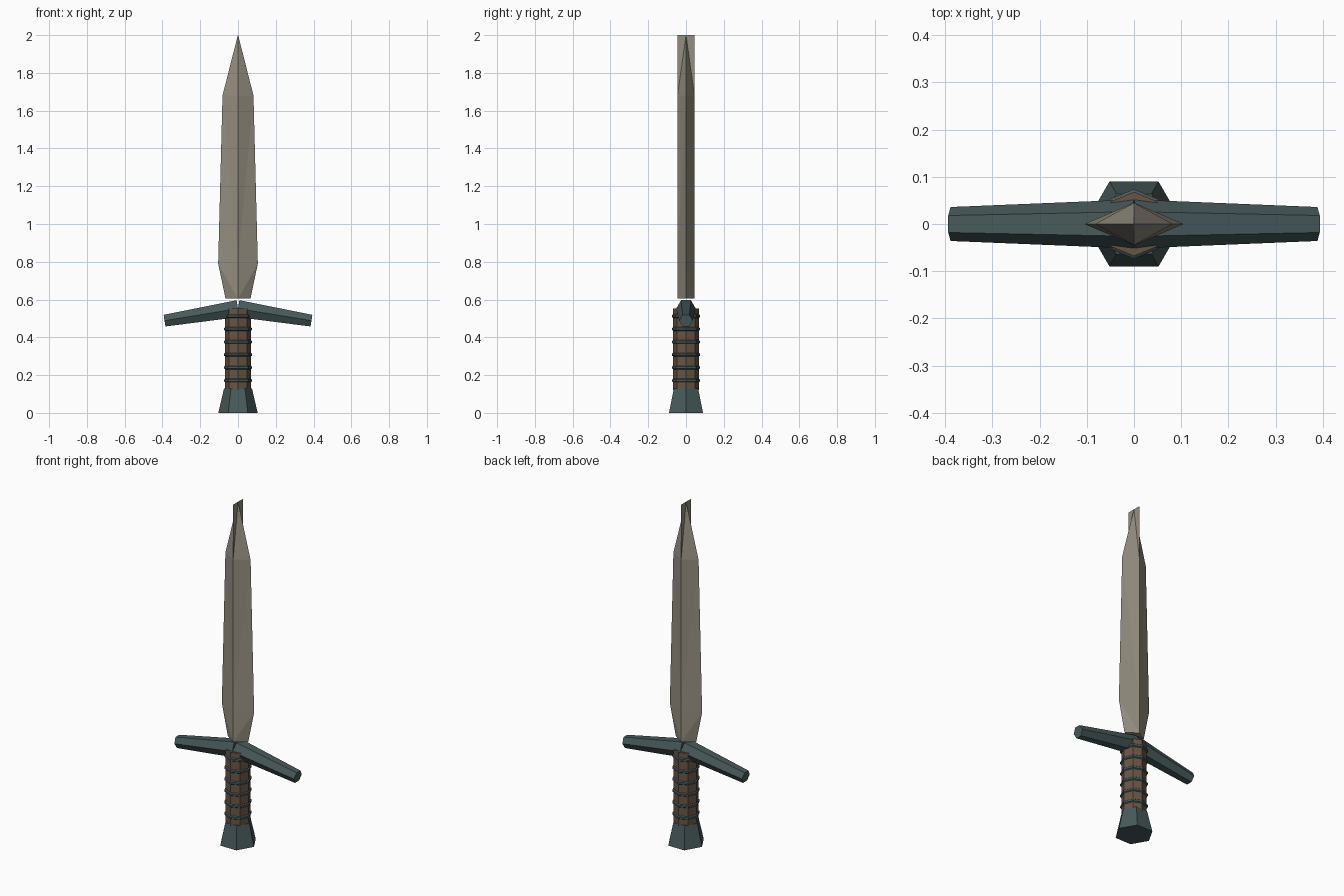
import bpy, bmesh, math
from mathutils import Matrix, Vector

if "Cube" in bpy.data.objects:
    bpy.data.objects.remove(bpy.data.objects["Cube"], do_unlink=True)


def make_material(name, rgb):
    mat = bpy.data.materials.new(name)
    mat.use_nodes = True
    mat.diffuse_color = (*rgb, 1)
    mat.node_tree.nodes["Principled BSDF"].inputs["Base Color"].default_value = (*rgb, 1)
    return mat


steel = make_material("warm grey steel", (0.30, 0.27, 0.215))
iron = make_material("dark teal iron", (0.065, 0.10, 0.102))
leather = make_material("brown leather", (0.14, 0.09, 0.058))


def finish(name, bm, mat):
    mesh = bpy.data.meshes.new(name)
    bm.to_mesh(mesh)
    bm.free()
    mesh.materials.append(mat)
    obj = bpy.data.objects.new(name, mesh)
    bpy.context.collection.objects.link(obj)
    return obj


def prism(name, sides, profile, mat, matrix=Matrix()):
    """Loft flat-sided rings through (radius, height) pairs and cap both ends."""
    bm = bmesh.new()
    rings = []
    for radius, height in profile:
        angles = [math.tau * i / sides for i in range(sides)]
        rings.append([bm.verts.new(matrix @ Vector(
            (radius * math.cos(a), radius * math.sin(a), height))) for a in angles])
    for low, high in zip(rings, rings[1:]):
        for i in range(sides):
            j = (i + 1) % sides
            bm.faces.new((low[i], low[j], high[j], high[i]))
    bm.faces.new(rings[0][::-1])
    bm.faces.new(rings[-1])
    return finish(name, bm, mat)


# Blade: diamond section; the central ridge runs on to the tip as a thin fin
def build_blade():
    thickness = 0.045
    bm = bmesh.new()
    rings = []
    for width, z in ((0.066, 0.605), (0.105, 0.79), (0.082, 1.68), (0.0008, 2.0)):
        rings.append([bm.verts.new(p) for p in (
            (width, 0, z), (0, thickness, z), (-width, 0, z), (0, -thickness, z))])
    for low, high in zip(rings, rings[1:]):
        for ridge in (1, 3):
            before, after = ridge - 1, (ridge + 1) % 4
            bm.faces.new((low[ridge], high[ridge], high[before]))
            bm.faces.new((low[ridge], high[before], low[before]))
            bm.faces.new((low[ridge], high[after], high[ridge]))
            bm.faces.new((low[ridge], low[after], high[after]))
    bm.faces.new(rings[0][::-1])
    bm.faces.new(rings[-1])
    finish("blade", bm, steel)


build_blade()

# Crossguard: two tapered six-sided arms drooping outwards
for side, label in ((1, "left"), (-1, "right")):
    tilt = Matrix.Rotation(side * math.radians(99.3), 4, 'Y')
    turn = Matrix.Rotation(math.radians(90), 4, 'Z')
    place = Matrix.Translation((0, 0, 0.552)) @ tilt @ turn
    prism(label + "_guard_arm", 6, ((0.052, 0), (0.036, 0.394)), iron, place)

# Grip with raised bands
prism("grip", 8, ((0.068, 0.12), (0.068, 0.553)), leather)
for n in range(6):
    z = 0.172 + n * 0.068
    prism("grip_band_%d" % (n + 1), 8,
          ((0.066, z - 0.011), (0.074, z - 0.005), (0.074, z + 0.005), (0.066, z + 0.011)), iron)

# Flared six-sided pommel
prism("pommel", 6, ((0.104, 0), (0.074, 0.13)), iron)
